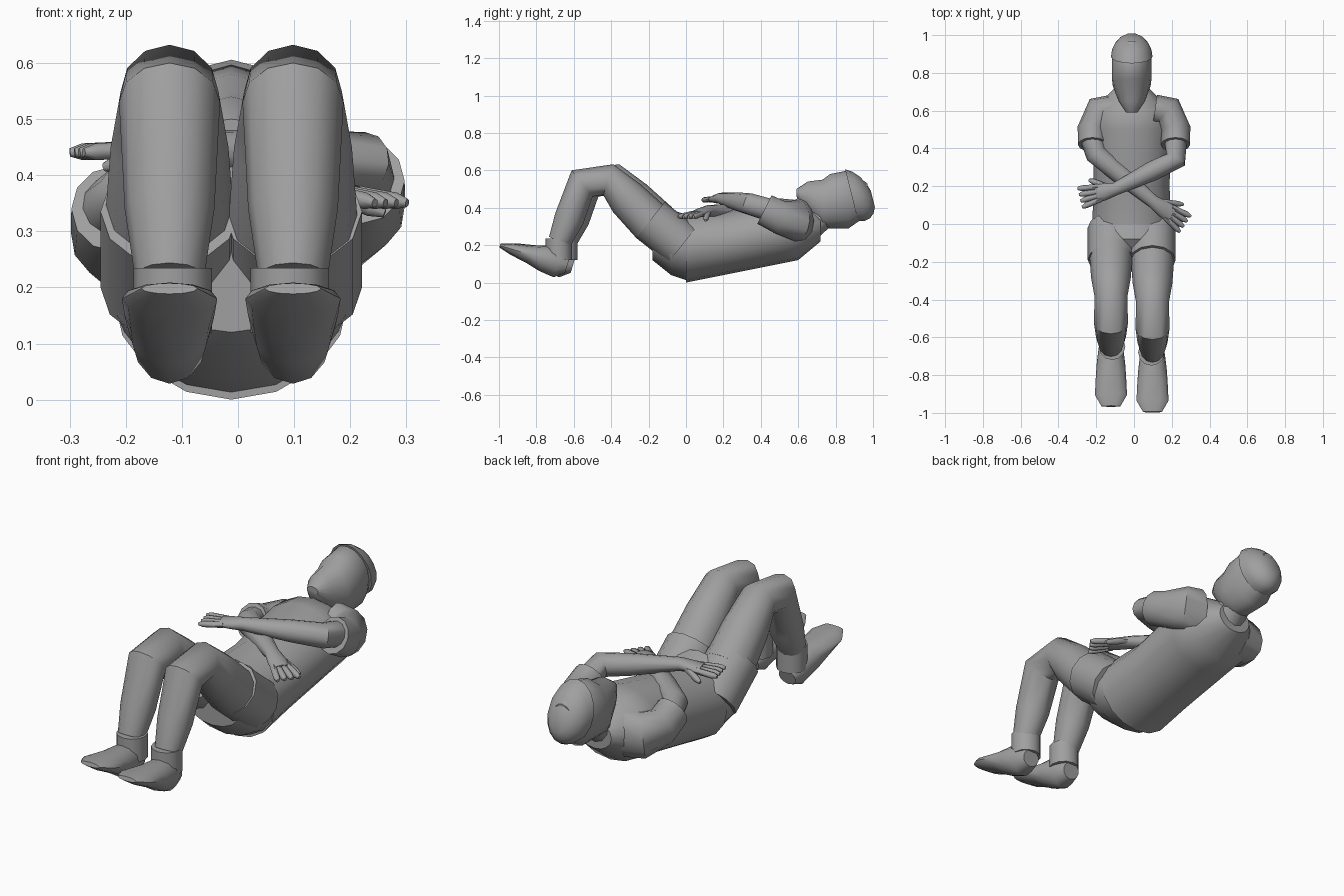
import bpy
import bmesh
from math import cos, sin, pi, tau
from mathutils import Vector

cube = bpy.data.objects.get("Cube")
if cube:
    bpy.data.objects.remove(cube)

grey = bpy.data.materials.new("plain grey")
grey.use_nodes = True
colour = (.35, .35, .35, 1)
grey.diffuse_color = colour
grey.node_tree.nodes["Principled BSDF"].inputs["Base Color"].default_value = colour

X, Y, Z = Vector((1, 0, 0)), Vector((0, 1, 0)), Vector((0, 0, 1))
AXIS = -.012 * X                   # body centre line
HALF_HIP = .11                     # sideways distance of each leg
parts = []


def path_direction(centres, i):
    """Mitred direction of a path at one of its points."""
    direction = Vector()
    if i > 0:
        direction += (centres[i] - centres[i - 1]).normalized()
    if i < len(centres) - 1:
        direction += (centres[i + 1] - centres[i]).normalized()
    return direction.normalized()


def loft(name, sections, ref=X, normal=None, sides=12):
    """Join oval rings, each given as (centre, radius along ref, other radius)."""
    bm = bmesh.new()
    centres = [section[0] for section in sections]
    rings = []
    for i, (centre, along, across) in enumerate(sections):
        direction = normal.normalized() if normal else path_direction(centres, i)
        u = (ref - direction * ref.dot(direction)).normalized()
        v = direction.cross(u)
        angles = [tau * k / sides for k in range(sides)]
        rings.append([bm.verts.new(centre + u * cos(a) * along + v * sin(a) * across)
                      for a in angles])
    for lower, upper in zip(rings, rings[1:]):
        for k in range(sides):
            bm.faces.new((lower[k - 1], lower[k], upper[k], upper[k - 1]))
    bm.faces.new(rings[0])
    bm.faces.new(rings[-1])
    bmesh.ops.recalc_face_normals(bm, faces=bm.faces)
    mesh = bpy.data.meshes.new(name)
    bm.to_mesh(mesh)
    bm.free()
    mesh.materials.append(grey)
    obj = bpy.data.objects.new(name, mesh)
    bpy.context.collection.objects.link(obj)
    parts.append(obj)


def round_loft(name, sections, ref=X, sides=12):
    """Join round rings, each given as (centre, radius)."""
    loft(name, [(centre, r, r) for centre, r in sections], ref, sides=sides)


def body_loft(name, sections):
    """Join upright rings, each given as (y, bottom, top, half width)."""
    loft(name, [(AXIS + Y * y + Z * (low + high) / 2, width, (high - low) / 2)
                for y, low, high, width in sections], normal=Y, sides=16)


# Torso and pelvis
body_loft("shirt", [(0, 0, .37, .21), (.2, .04, .38, .2), (.5, .1, .45, .21),
                    (.6, .12, .44, .21), (.72, .22, .36, .09)])
body_loft("shorts_seat", [(.01, .01, .36, .205), (-.08, .04, .39, .22),
                          (-.18, .12, .32, .15)])

# Neck and head
round_loft("neck", [(AXIS + Y * .62 + Z * .27, .08), (AXIS + Y * .78 + Z * .4, .07)])
body_loft("head", [(.59, .46, .5, .03), (.65, .37, .54, .07), (.73, .29, .55, .1),
                   (.77, .29, .58, .105), (.87, .29, .6, .105), (.97, .36, .53, .06)])

# Hair: a domed cap over the crown with a slanted front edge
dome = [pi * i / 10 for i in range(5)]
loft("hair", [(AXIS + Y * (.885 + .12 * sin(a)) + Z * (.467 - .02 * sin(a)),
               .11 * cos(a), .143 * cos(a)) for a in dome],
     normal=Y * 4 + Z, sides=16)


def leg(label, side, shift):
    """A bent leg with shorts, sock cuff and a shoe pitched toe-up."""
    hip = AXIS + X * side * HALF_HIP
    foot = hip + Y * shift

    round_loft(label + "_shorts_leg",
               [(hip + Y * y + Z * z, .123) for y, z in ((-.02, .2), (-.19, .335))])

    bare_leg = [(-.17, .32, .115), (-.3, .45, .105), (-.4, .55, .087),
                (-.54, .53, .09), (-.61, .34, .08), (-.66, .22, .062)]
    round_loft(label + "_leg", [(foot + Y * y + Z * z, r) for y, z, r in bare_leg])

    ankle = foot - Y * .665 - X * side * .006
    round_loft(label + "_sock_cuff", [(ankle + Z * z, .07) for z in (.235, .12)])

    # Shoe rings (distance from heel, half width, half height) along a straight pitch
    heel = foot - Y * .62 + Z * .09
    pitch = Z * .3 - Y
    shoe = [(0, .045, .04), (.05, .065, .08), (.13, .075, .07),
            (.2, .08, .05), (.3, .085, .03), (.36, .05, .01)]
    loft(label + "_shoe", [(heel + pitch * d, w, h) for d, w, h in shoe])


leg("left", 1, -.015)
leg("right", -1, .015)


def finger(name, base, tip):
    """A short tapered finger from knuckle to tip."""
    thick = .015
    round_loft(name, [(base, thick), (base.lerp(tip, .8), thick), (tip, thick / 2)],
               Z, sides=8)


def arm(label, side, lift, elbow, wrist, palm):
    """A sleeved arm folded across the belly, ending in a spread hand."""
    rise = Z * lift
    shoulder = Vector((side * .11, .6, .28)) + rise
    corner = Vector((side * .18, .59, .28)) + rise
    upper = Vector((side * .22, .5, .3)) + rise
    hem = Vector((side * .22, .42, .34)) + rise
    loft(label + "_sleeve", [(shoulder, .12, .085), (corner, .11, .09),
                             (upper, .09, .08), (hem, .085, .077)], Z)

    # Forearm tapers to the wrist, then flattens into the palm
    middle = elbow.lerp(wrist, .4)
    loft(label + "_arm", [(hem + Y * .02, .06, .06), (elbow, .058, .058),
                          (middle, .05, .052), (wrist, .03, .034),
                          (wrist.lerp(palm, .6), .024, .046), (palm, .018, .045)], Z)

    # Fingers fan out from the palm, thumb toward the head
    ahead = (palm - wrist).normalized()
    headward = ahead.cross(Z) * -side
    if headward.y < 0:
        headward.negate()
    for i in range(4):
        spread = i - 1.5
        knuckle = palm - ahead * .02 + headward * spread * .022
        finger(f"{label}_finger_{i}", knuckle,
               knuckle + ahead * .11 + headward * spread * .012)
    finger(label + "_thumb", wrist + ahead * .03 + headward * .02,
           palm + ahead * .02 + headward * .08 - Z * .03)


arm("left", 1, .05, Vector((.22, .34, .42)), Vector((-.1, .185, .45)),
    Vector((-.2, .16, .445)))
arm("right", -1, 0, Vector((-.2, .37, .36)), Vector((.1, .12, .385)),
    Vector((.2, .05, .365)))

# Smooth shading with crisp hems
bpy.ops.object.select_all(action="DESELECT")
for obj in parts:
    obj.select_set(True)
bpy.context.view_layer.objects.active = parts[0]
bpy.ops.object.shade_smooth_by_angle(angle=pi / 4)
